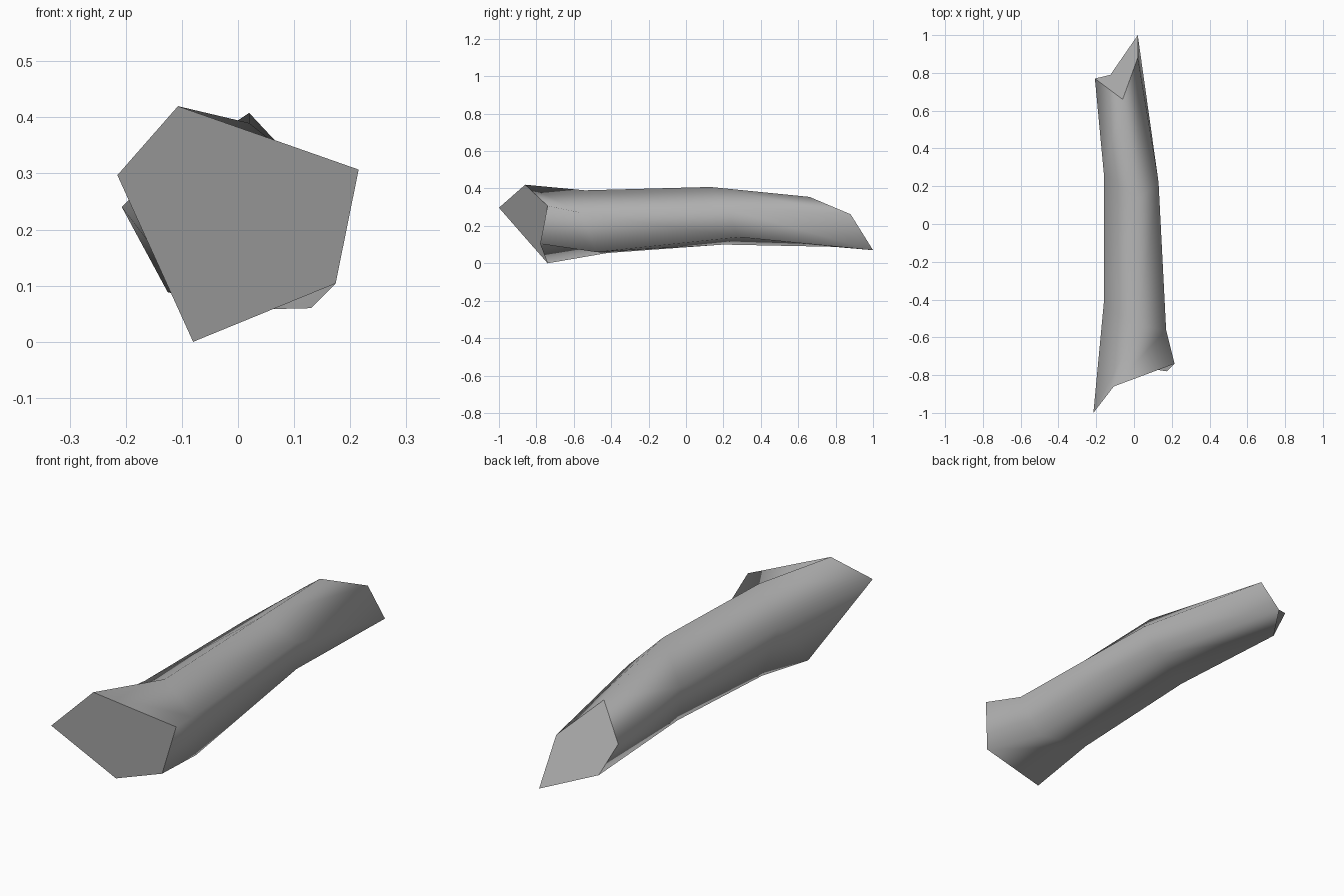
import bpy
import bmesh

cube = bpy.data.objects.get("Cube")
if cube:
    bpy.data.objects.remove(cube, do_unlink=True)


def flat_material(name, colour):
    mat = bpy.data.materials.new(name)
    mat.use_nodes = True
    mat.diffuse_color = colour
    mat.node_tree.nodes["Principled BSDF"].inputs["Base Color"].default_value = colour
    return mat


# Five-sided cross-sections from the front break to the back break;
# each starts at the upper left corner and goes over the top
sections = [
    [(-.215, -1, .297), (-.107, -.86, .42), (.215, -.74, .307), (.174, -.78, .104), (-.08, -.74, 0)],
    [(-.16, -.42, .29), (.02, -.54, .39), (.17, -.56, .27), (.13, -.48, .06), (-.08, -.42, .055)],
    [(-.16, .27, .29), (.02, .13, .408), (.13, .22, .29), (.09, .28, .14), (-.1, .2, .1)],
    [(-.207, .77, .24), (-.06, .66, .355), (.02, .88, .262), (.02, 1, .07), (-.125, .79, .088)],
]

bm = bmesh.new()
rings = [[bm.verts.new(p) for p in section] for section in sections]

# Skin between neighbouring sections
for near, far in zip(rings, rings[1:]):
    for i in range(len(near)):
        j = (i + 1) % len(near)
        bm.faces.new((near[i], near[j], far[j], far[i]))

# Slanted broken ends, with a hard rim
for ring in (rings[0], rings[-1]):
    cap = bm.faces.new(ring)
    for edge in cap.edges:
        edge.smooth = False

bmesh.ops.recalc_face_normals(bm, faces=bm.faces[:])
for face in bm.faces:
    face.smooth = True

mesh = bpy.data.meshes.new("broken_shaft")
bm.to_mesh(mesh)
bm.free()
shaft = bpy.data.objects.new("broken_shaft", mesh)
bpy.context.collection.objects.link(shaft)
mesh.materials.append(flat_material("plain grey", (.45, .45, .45, 1)))
